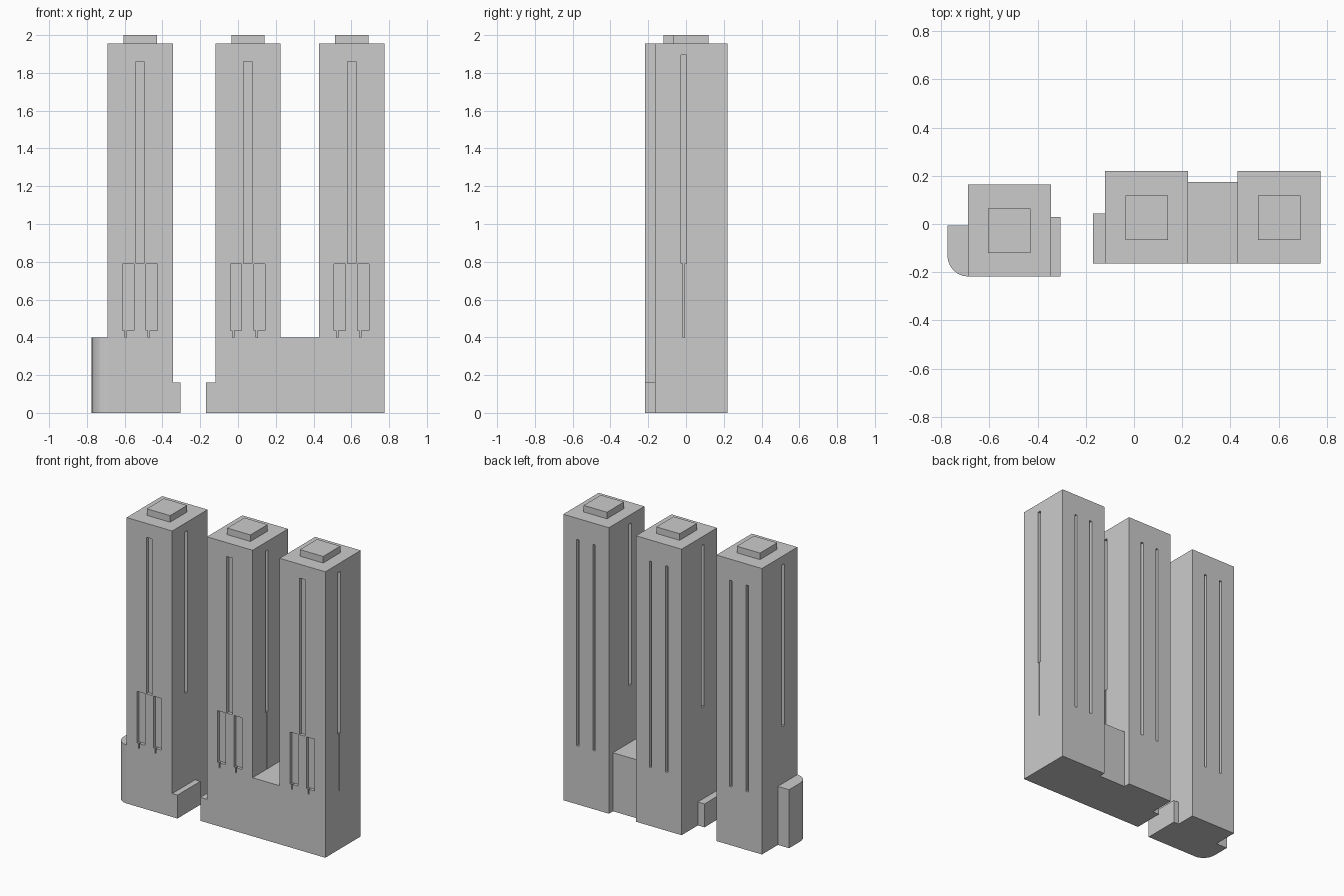
import bpy, bmesh, math

if "Cube" in bpy.data.objects:
    bpy.data.objects.remove(bpy.data.objects["Cube"])


def add_box(bm, x0, x1, y0, y1, z0, z1):
    v = [bm.verts.new((x, y, z)) for z in (z0, z1)
         for x, y in ((x0, y0), (x1, y0), (x1, y1), (x0, y1))]
    for f in ((3, 2, 1, 0), (4, 5, 6, 7), (0, 1, 5, 4),
              (1, 2, 6, 5), (2, 3, 7, 6), (3, 0, 4, 7)):
        bm.faces.new([v[i] for i in f])


def to_object(name, bm):
    me = bpy.data.meshes.new(name)
    bm.to_mesh(me)
    bm.free()
    ob = bpy.data.objects.new(name, me)
    bpy.context.collection.objects.link(ob)
    return ob


def boxes(name, *dims):
    bm = bmesh.new()
    for d in dims:
        add_box(bm, *d)
    return to_object(name, bm)


W, D, H = 0.345, 0.383, 1.955      # tower width, depth, height
POD = 0.40                         # podium height
CUT = 0.022                        # recess depth


def tower(name, x0, y0, side_slit):
    x1, y1, cx = x0 + W, y0 + D, x0 + W / 2
    body = boxes(name, (x0, x1, y0, y1, 0, H))
    f0, f1 = y0 - 0.05, y0 + CUT
    # front: tall central recess, two lower recesses with thin slits
    cuts = [(cx - 0.023, cx + 0.021, f0, f1, 0.79, 1.86)]
    for s in (-0.063, 0.061):
        c = cx + s
        cuts.append((c - 0.03, c + 0.03, f0, f1, 0.435, 0.788))
        cuts.append((c - 0.019, c - 0.011, f0 - 0.01, f1 - 0.004, POD, 0.46))
    # back: two long narrow recesses
    for s in (-0.06, 0.063):
        c = cx + s
        cuts.append((c - 0.009, c + 0.009, y1 - CUT, y1 + 0.05, POD, 1.81))
    # sides: one tall recess each
    g = y0 + 0.152
    cuts.append((x0 - 0.05, x0 + CUT, g - 0.0135, g + 0.0135, 0.79, 1.895))
    cuts.append((x1 - CUT, x1 + 0.05, g - 0.0135, g + 0.0135, 0.79, 1.895))
    if side_slit:
        cuts.append((x1 - CUT + 0.004, x1 + 0.06, g - 0.004, g + 0.004, POD, 0.82))
    cutter = boxes(name + "_cutter", *cuts)
    cutter.hide_render = True
    mod = body.modifiers.new("recesses", 'BOOLEAN')
    mod.operation, mod.solver, mod.object = 'DIFFERENCE', 'EXACT', cutter
    mod.use_self = True
    bpy.context.view_layer.objects.active = body
    bpy.ops.object.modifier_apply(modifier=mod.name)
    bpy.data.objects.remove(cutter)
    # rooftop plant room
    boxes(name + "_roof_block",
          (cx - 0.088, cx + 0.088, y0 + 0.098, y0 + 0.283, H, 2.0))


tower("left_tower", -0.69, -0.218, False)
tower("middle_tower", -0.12, -0.164, True)
tower("right_tower", 0.43, -0.164, True)

# Podium linking the middle and right towers
boxes("podium_link", (0.225, 0.43, -0.164, 0.175, 0, POD))

# Low side wings facing each other across the gap
boxes("left_tower_low_wing", (-0.345, -0.305, -0.218, 0.03, 0, 0.16))
boxes("middle_tower_low_wing", (-0.17, -0.12, -0.164, 0.043, 0, 0.16))

# Rounded podium wing on the far left
pts = [(-0.69, -0.007), (-0.775, -0.007)]
for i in range(7):
    a = math.radians(180 + 15 * i)
    pts.append((-0.69 + 0.085 * math.cos(a), -0.128 + 0.09 * math.sin(a)))
bm = bmesh.new()
face = bm.faces.new([bm.verts.new((x, y, 0)) for x, y in pts])
ext = bmesh.ops.extrude_face_region(bm, geom=[face], use_keep_orig=True)
for e in ext["geom"]:
    if isinstance(e, bmesh.types.BMVert):
        e.co.z = POD
bmesh.ops.recalc_face_normals(bm, faces=bm.faces)
to_object("rounded_wing", bm)
